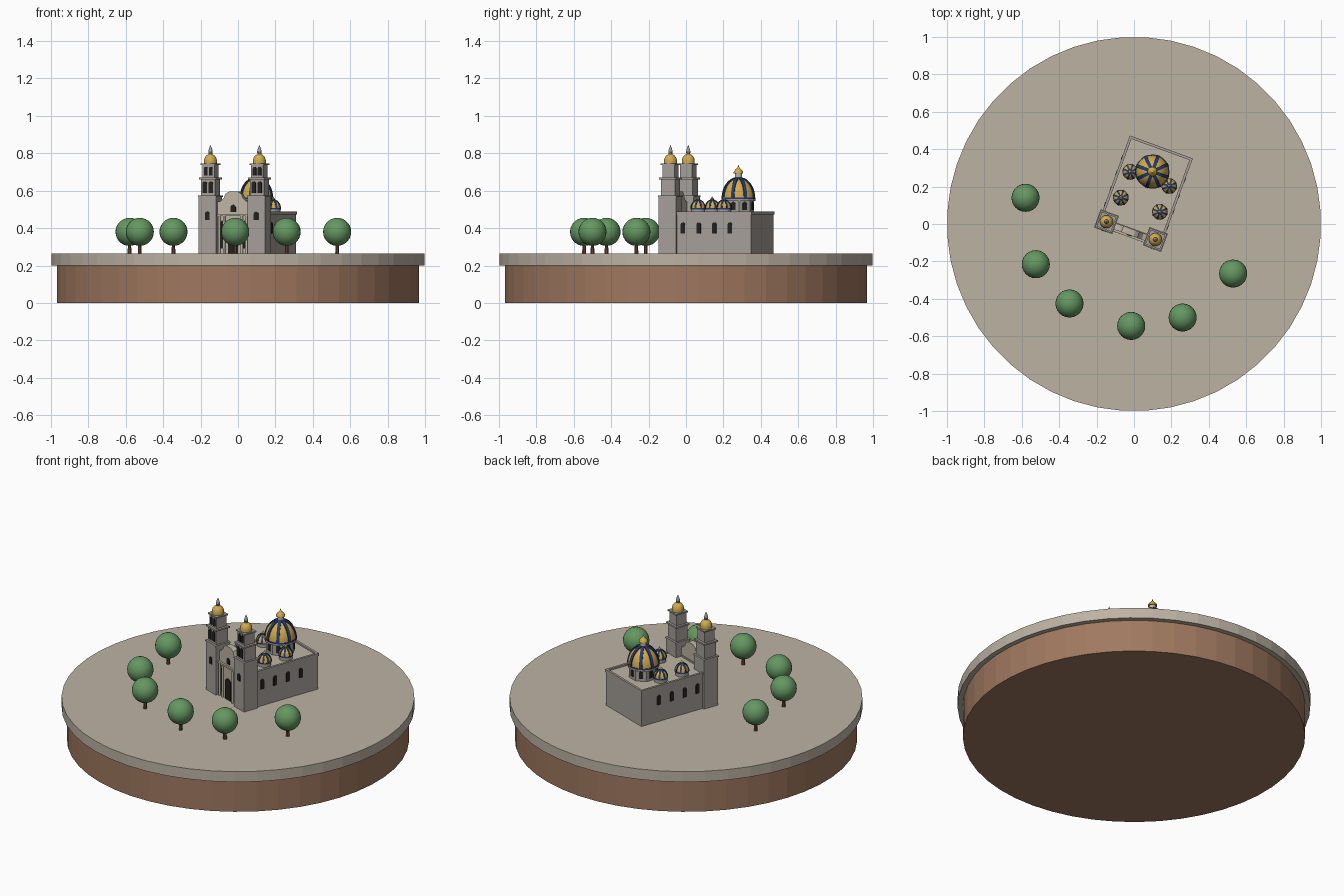
import bpy, bmesh
from math import sin, cos, pi, radians
from mathutils import Matrix, Vector

cube = bpy.data.objects.get("Cube")
if cube:
    bpy.data.objects.remove(cube)


def material(name, r, g, b):
    m = bpy.data.materials.new(name)
    m.use_nodes = True
    m.diffuse_color = (r, g, b, 1)
    m.node_tree.nodes["Principled BSDF"].inputs["Base Color"].default_value = (r, g, b, 1)
    return m


PAVING = material("paving", 0.51, 0.45, 0.37)
EARTH = material("earth", 0.35, 0.19, 0.115)
STONE = material("grey stone", 0.38, 0.35, 0.32)
CREAM = material("cream stone", 0.52, 0.46, 0.37)
GOLD = material("gold tile", 0.64, 0.41, 0.08)
BLUE = material("blue tile", 0.02, 0.045, 0.16)
DARK = material("dark opening", 0.018, 0.015, 0.015)
LEAF = material("leaf green", 0.13, 0.31, 0.12)
BARK = material("bark", 0.16, 0.075, 0.035)

GROUND = 0.265
# the church is turned on the plaza; its own origin is mid-front
CHURCH = Matrix.Translation((-0.0165, -0.0355, 0)) @ Matrix.Rotation(radians(-20), 4, 'Z')
PLAZA = Matrix.Identity(4)


def finish(name, bm, mat, matrix, smooth=False):
    bmesh.ops.recalc_face_normals(bm, faces=bm.faces)
    bm.transform(matrix)
    mesh = bpy.data.meshes.new(name)
    bm.to_mesh(mesh)
    bm.free()
    mesh.materials.append(mat)
    ob = bpy.data.objects.new(name, mesh)
    bpy.context.collection.objects.link(ob)
    if smooth:
        bpy.ops.object.select_all(action='DESELECT')
        ob.select_set(True)
        bpy.context.view_layer.objects.active = ob
        bpy.ops.object.shade_smooth_by_angle(angle=radians(40))
    return ob


def box(name, mat, x, y, sx, sy, z0, z1):
    bm = bmesh.new()
    bmesh.ops.create_cube(bm, size=1, matrix=Matrix.Translation((x, y, (z0 + z1) / 2))
                          @ Matrix.Diagonal((sx, sy, z1 - z0, 1)))
    return finish(name, bm, mat, CHURCH)


def lathe(name, mat, x, y, profile, sides, matrix=CHURCH, smooth=False):
    """Revolve (radius, height) pairs; both ends are closed."""
    bm = bmesh.new()
    rings = []
    for r, z in profile:
        if r == 0:
            rings.append([bm.verts.new((x, y, z))] * sides)
        else:
            turn = [2 * pi * (i + 0.5) / sides for i in range(sides)]
            rings.append([bm.verts.new((x + r * cos(a), y + r * sin(a), z)) for a in turn])
    for low, high in zip(rings, rings[1:]):
        for i in range(sides):
            j = (i + 1) % sides
            bm.faces.new(list(dict.fromkeys((low[i], low[j], high[j], high[i]))))
    for ring, (r, z) in ((rings[0], profile[0]), (rings[-1], profile[-1])):
        if r:
            bm.faces.new(ring)
    return finish(name, bm, mat, matrix, smooth)


def plate(name, mat, outline, depth, x, y, z, facing=0):
    """Extrude an upright (x, z) outline; facing 0 looks to the church front."""
    bm = bmesh.new()
    face = bm.faces.new([bm.verts.new((px, 0, pz)) for px, pz in outline])
    moved = bmesh.ops.extrude_face_region(bm, geom=[face])["geom"]
    bmesh.ops.translate(bm, vec=(0, -depth, 0),
                        verts=[v for v in moved if isinstance(v, bmesh.types.BMVert)])
    spot = Matrix.Translation((x, y, z)) @ Matrix.Rotation(facing, 4, 'Z')
    return finish(name, bm, mat, CHURCH @ spot)


def arch(w, h, steps=8):
    r = w / 2
    curve = [(r * cos(pi * i / steps), h - r + r * sin(pi * i / steps)) for i in range(steps + 1)]
    return [(-r, 0), (r, 0)] + curve


def dome_arc(r, z, h, steps=10):
    return [(r * cos(pi / 2 * i / steps), z + h * sin(pi / 2 * i / steps)) for i in range(steps)]


def ribbed_dome(name, x, y, r, z, h, rib):
    lathe(name, GOLD, x, y, dome_arc(r, z, h) + [(0, z + h)], 32, smooth=True)
    lathe(name + "_base_ring", BLUE, x, y, [(r * 1.03, z - rib), (r * 1.03, z + rib * 0.4)], 32)
    # each rib is a rectangular band following the dome
    for k in range(8):
        bm = bmesh.new()
        rows = []
        for pr, pz in dome_arc(r, z, h):
            rows.append([bm.verts.new((pr * s, side * rib, z + (pz - z) * s))
                         for s, side in ((0.96, -1), (1.05, -1), (1.05, 1), (0.96, 1))])
        for a, b in zip(rows, rows[1:]):
            for i in range(4):
                j = (i + 1) % 4
                bm.faces.new((a[i], a[j], b[j], b[i]))
        bm.faces.new(rows[0])
        bm.faces.new(rows[-1])
        spot = Matrix.Translation((x, y, 0)) @ Matrix.Rotation(k * pi / 4, 4, 'Z')
        finish(f"{name}_rib_{k + 1}", bm, BLUE, CHURCH @ spot)


# round island
lathe("earth_base", EARTH, 0, 0, [(0.97, 0), (0.97, 0.2)], 48, PLAZA)
lathe("plaza_slab", PAVING, 0, 0, [(1, 0.2), (1, GROUND)], 48, PLAZA)

# trees
TREES = [(-0.58, 0.14), (-0.525, -0.215), (-0.345, -0.425), (-0.015, -0.545), (0.26, -0.5), (0.53, -0.265)]
for n, (x, y) in enumerate(TREES, 1):
    lathe(f"tree_trunk_{n}", BARK, x, y, [(0.011, GROUND), (0.009, 0.33)], 8, PLAZA)
    bm = bmesh.new()
    bmesh.ops.create_uvsphere(bm, u_segments=24, v_segments=14, radius=0.075)
    finish(f"tree_crown_{n}", bm, LEAF, Matrix.Translation((x, y, 0.38)), True)

# nave with a low parapet round the roof
box("nave", STONE, 0, 0.236, 0.35, 0.472, GROUND, 0.477)
box("nave_roof", CREAM, 0, 0.236, 0.34, 0.462, 0.477, 0.48)
for side in (-1, 1):
    box("parapet_side", STONE, side * 0.172, 0.236, 0.014, 0.48, 0.472, 0.49)
    for k in range(4):
        plate(f"nave_window_{k + 1}", DARK, arch(0.024, 0.06), 0.006,
              side * 0.175, 0.085 + 0.089 * k, 0.37, side * pi / 2)
for y in (0.007, 0.469):
    box("parapet_end", STONE, 0, y, 0.33, 0.014, 0.472, 0.49)

# entrance front with a curved gable
GABLE = [(0.095, 0), (0.095, 0.275), (0.07, 0.28), (0.055, 0.295), (0.045, 0.318), (0.025, 0.33)]
plate("facade", CREAM, GABLE + [(-x, z) for x, z in reversed(GABLE)], 0.035, 0, 0.01, GROUND)
plate("door", DARK, arch(0.055, 0.13), 0.005, 0, -0.025, GROUND)
plate("facade_window", DARK, arch(0.028, 0.038), 0.004, 0, -0.025, 0.487)
box("facade_ledge", CREAM, 0, -0.029, 0.18, 0.014, 0.465, 0.475)
for x in (-0.078, -0.05, 0.05, 0.078):
    lathe("facade_column", CREAM, x, -0.031, [(0.0065, GROUND), (0.0065, 0.466)], 10, smooth=True)
for x in (-0.064, 0.064):
    plate("facade_niche", DARK, arch(0.013, 0.15), 0.003, x, -0.025, 0.29)

# twin bell towers
for side, label in ((-1, "right"), (1, "left")):
    x = side * 0.139
    box(f"{label}_tower", STONE, x, 0, 0.098, 0.098, GROUND, 0.566)
    box(f"{label}_tower_ledge", STONE, x, 0, 0.104, 0.104, 0.566, 0.574)
    box(f"{label}_lower_belfry", STONE, x, 0, 0.08, 0.08, 0.574, 0.66)
    box(f"{label}_lower_cornice", STONE, x, 0, 0.096, 0.096, 0.66, 0.67)
    box(f"{label}_upper_belfry", STONE, x, 0, 0.068, 0.068, 0.67, 0.738)
    box(f"{label}_upper_cornice", STONE, x, 0, 0.083, 0.083, 0.738, 0.746)
    plate(f"{label}_tower_window", DARK, arch(0.026, 0.045), 0.004, x, -0.049, 0.443)
    for dx in (-1, 1):
        plate(f"{label}_lower_bell_arch", DARK, arch(0.024, 0.062), 0.004, x + dx * 0.017, -0.04, 0.588)
        plate(f"{label}_upper_bell_arch", DARK, arch(0.02, 0.048), 0.004, x + dx * 0.014, -0.034, 0.68)
    lathe(f"{label}_tower_dome", GOLD, x, 0, [(0.035, 0.746)] + dome_arc(0.035, 0.757, 0.04) + [(0, 0.797)],
          20, smooth=True)
    lathe(f"{label}_tower_finial", STONE, x, 0, [(0.01, 0.79), (0.012, 0.81), (0.008, 0.825), (0, 0.845)], 10)

# great dome on an eight-sided drum
DX, DY = 0, 0.336
lathe("great_drum", STONE, DX, DY, [(0.084, 0.475), (0.084, 0.548)], 8)
lathe("great_drum_cornice", STONE, DX, DY, [(0.092, 0.546), (0.092, 0.556)], 16)
for k in range(8):
    a = k * pi / 4
    d = Vector((sin(a), -cos(a))) * 0.084 * cos(pi / 8)
    plate(f"drum_window_{k + 1}", DARK, arch(0.024, 0.045), 0.004, DX + d.x, DY + d.y, 0.496, a)
ribbed_dome("great_dome", DX, DY, 0.088, 0.56, 0.108, 0.009)
lathe("lantern", CREAM, DX, DY, [(0.026, 0.66), (0.026, 0.668), (0.019, 0.67), (0.019, 0.695)], 12)
lathe("lantern_cap", GOLD, DX, DY, [(0.026, 0.693), (0.025, 0.702), (0.016, 0.714), (0.006, 0.722), (0, 0.74)],
      16, smooth=True)

# four small roof domes
for n, (x, y) in enumerate([(sx, sy) for sx in (-0.111, 0.111) for sy in (0.147, 0.294)], 1):
    lathe(f"small_drum_{n}", STONE, x, y, [(0.038, 0.475), (0.038, 0.503)], 16)
    ribbed_dome(f"small_dome_{n}", x, y, 0.04, 0.505, 0.046, 0.005)
    lathe(f"small_finial_{n}", GOLD, x, y, [(0.008, 0.547), (0.009, 0.557), (0, 0.57)], 10)
